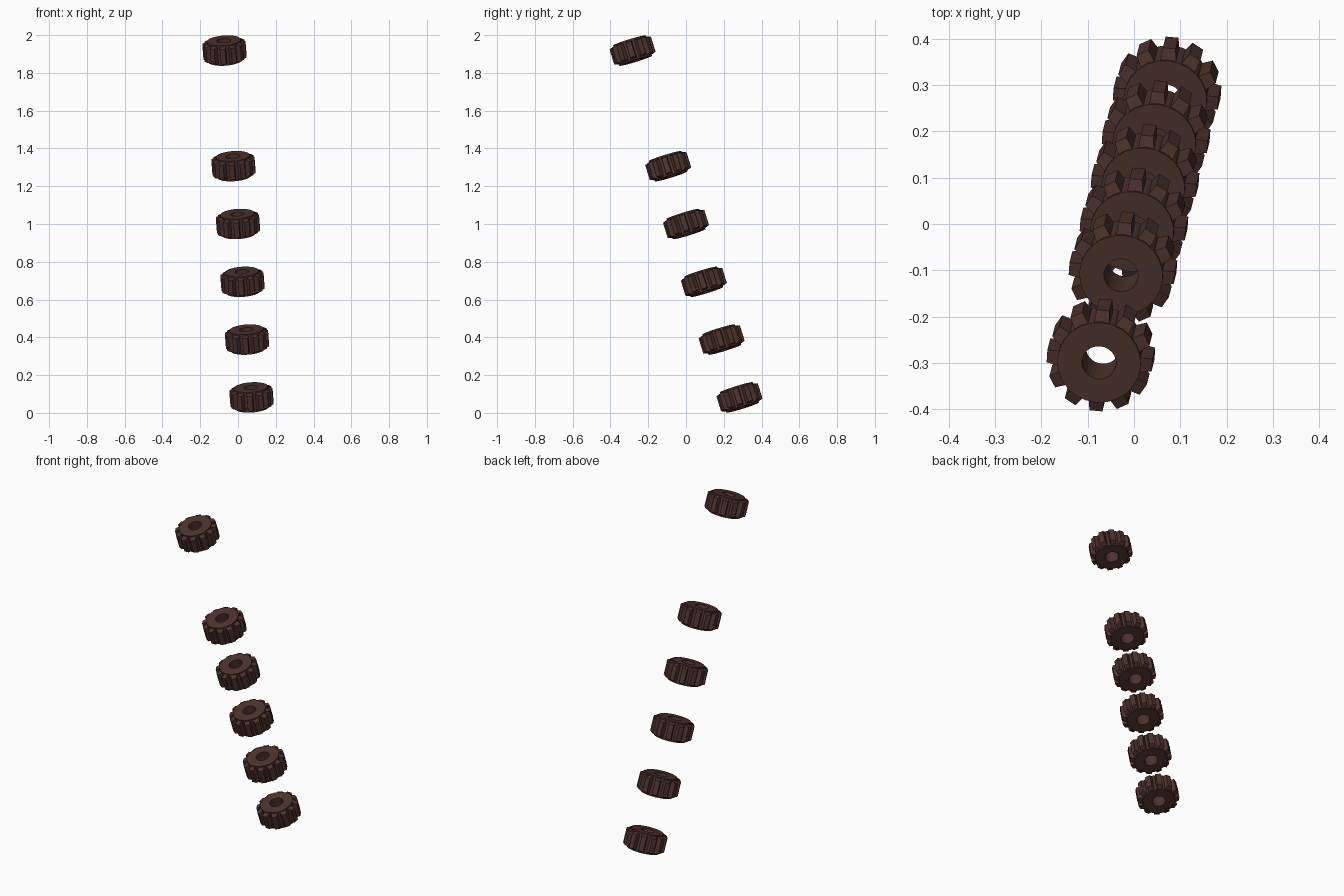
import bpy, bmesh, math
from mathutils import Vector, Matrix, Quaternion

if "Cube" in bpy.data.objects:
    bpy.data.objects.remove(bpy.data.objects["Cube"])

TEETH, SIDES = 12, 24
BODY_R, HOLE_R, TIP_R = 0.0905, 0.037, 0.114
HALF_H = 0.056

mat = bpy.data.materials.new("dark_brown")
mat.diffuse_color = (0.075, 0.033, 0.025, 1)
mat.use_nodes = True
mat.node_tree.nodes["Principled BSDF"].inputs["Base Color"].default_value = mat.diffuse_color


def add_body(bm):
    # ring with a bore: loft a closed rectangular section around z
    section = [(HOLE_R, -HALF_H), (BODY_R, -HALF_H), (BODY_R, HALF_H), (HOLE_R, HALF_H)]
    rings = []
    for i in range(SIDES):
        a = 2 * math.pi * i / SIDES
        rings.append([bm.verts.new((r * math.cos(a), r * math.sin(a), z)) for r, z in section])
    for i in range(SIDES):
        p, q = rings[i], rings[(i + 1) % SIDES]
        for j in range(4):
            k = (j + 1) % 4
            bm.faces.new((p[j], q[j], q[k], p[k]))


def add_tooth(bm, angle):
    # block that narrows towards its tip
    r = bmesh.ops.create_cube(bm, size=2)
    for v in r["verts"]:
        tip = v.co.x > 0
        v.co = (TIP_R if tip else 0.082,
                v.co.y * (0.0140 if tip else 0.0175),
                v.co.z * (0.041 if tip else 0.052))
    bmesh.ops.rotate(bm, verts=r["verts"], cent=(0, 0, 0),
                     matrix=Matrix.Rotation(angle, 3, 'Z'))


# one shared gear mesh
bm = bmesh.new()
add_body(bm)
for i in range(TEETH):
    add_tooth(bm, 2 * math.pi * i / TEETH)
bmesh.ops.recalc_face_normals(bm, faces=bm.faces)
mesh = bpy.data.meshes.new("gear")
bm.to_mesh(mesh)
bm.free()
mesh.materials.append(mat)

# gears strung along a leaning axis, with one place left empty
low, high = Vector((0.0715, 0.283, 0.082)), Vector((-0.0715, -0.283, 1.918))
tilt = Vector((0, 0, 1)).rotation_difference(high - low)
spin = Quaternion((0, 0, 1), math.radians(-4.5))
for n, slot in enumerate((0, 1, 2, 3, 4, 6)):
    gear = bpy.data.objects.new(f"gear_{n + 1}", mesh)
    gear.rotation_mode = 'QUATERNION'
    gear.rotation_quaternion = tilt @ spin
    gear.location = low.lerp(high, slot / 6)
    bpy.context.collection.objects.link(gear)
